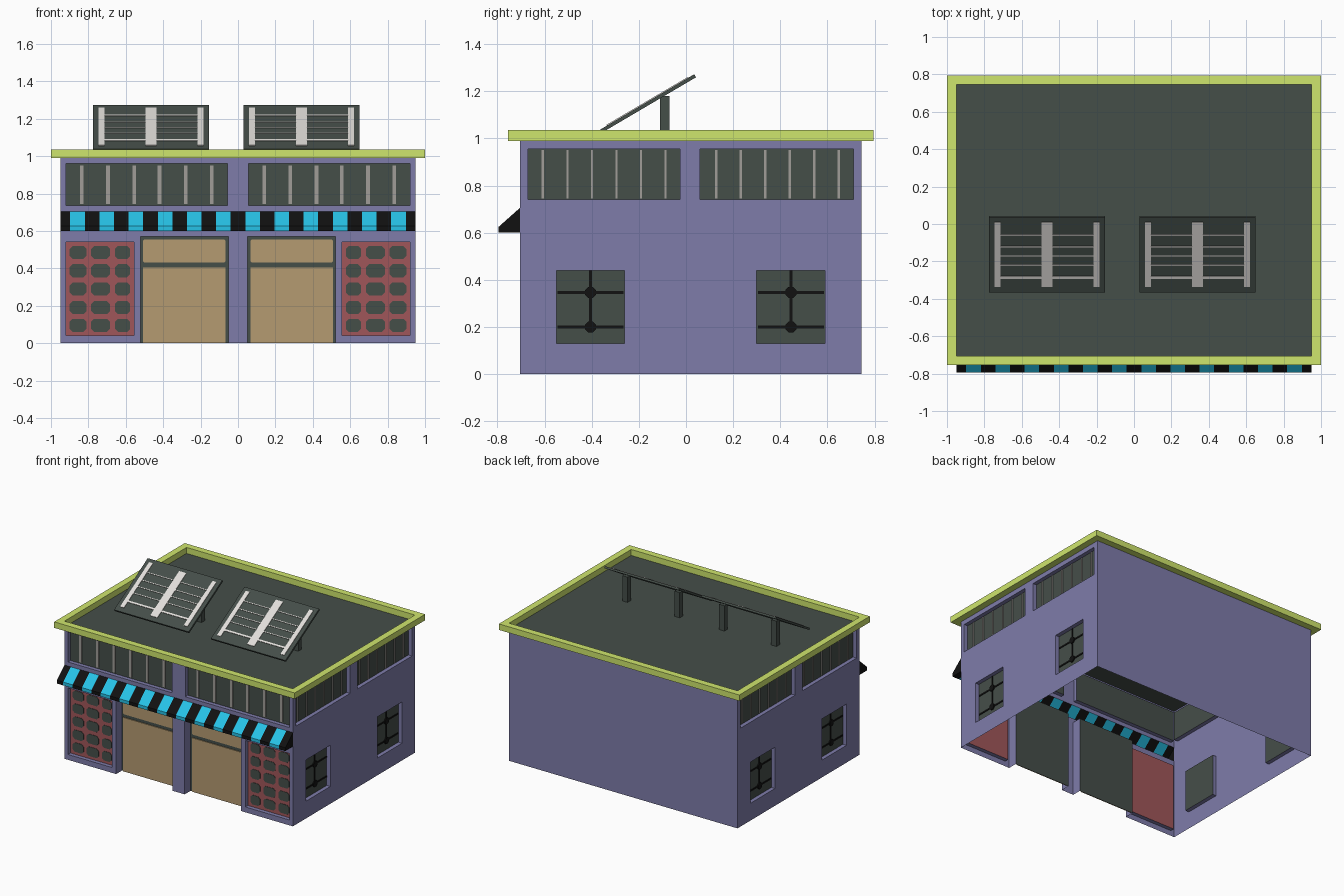
import bpy, bmesh

if "Cube" in bpy.data.objects:
    bpy.data.objects.remove(bpy.data.objects["Cube"])


def material(name, srgb):
    m = bpy.data.materials.new(name)
    lin = [((c / 255 + 0.055) / 1.055) ** 2.4 if c > 10 else c / 255 / 12.92 for c in srgb]
    m.diffuse_color = (*lin, 1)
    m.use_nodes = True
    m.node_tree.nodes["Principled BSDF"].inputs["Base Color"].default_value = m.diffuse_color
    return m


PURPLE = material("purple wall", (126, 124, 170))
LIME = material("lime trim", (207, 230, 109))
DARK = material("dark glass and roof", (69, 78, 73))
TAN = material("tan door", (181, 155, 113))
RED = material("red lattice", (160, 86, 90))
TEAL = material("teal stripe", (40, 200, 238))
BLACK = material("black", (17, 17, 17))
GREY = material("grey bar", (161, 157, 152))
WHITE = material("pale solar line", (226, 223, 219))


def build(name, faces, mirror=False, recalc=False):
    """Make one object from (points, material) faces."""
    bm = bmesh.new()
    mats = []
    for pts, mat in faces:
        if mat not in mats:
            mats.append(mat)
        f = bm.faces.new([bm.verts.new(p) for p in pts])
        f.material_index = mats.index(mat)
    bmesh.ops.remove_doubles(bm, verts=bm.verts, dist=1e-5)
    if recalc:
        bmesh.ops.recalc_face_normals(bm, faces=bm.faces)
    me = bpy.data.meshes.new(name)
    bm.to_mesh(me)
    bm.free()
    for m in mats:
        me.materials.append(m)
    ob = bpy.data.objects.new(name, me)
    bpy.context.collection.objects.link(ob)
    if mirror:
        ob.modifiers.new("mirror", "MIRROR").use_clip = True
    return ob


def rect(u0, z0, u1, z1):
    return [(u0, z0), (u1, z0), (u1, z1), (u0, z1)]


def octagon(u0, z0, u1, z1, c):
    return [(u0 + c, z0), (u1 - c, z0), (u1, z0 + c), (u1, z1 - c),
            (u1 - c, z1), (u0 + c, z1), (u0, z1 - c), (u0, z0 + c)]


def plates(name, place, polys, mat, depth, thick=0.006, mirror=False, closed=False):
    """Thin raised plates standing on a surface at the given depth."""
    faces = []
    for poly in polys:
        top = [place(u, z, depth - thick) for u, z in poly]
        low = [place(u, z, depth) for u, z in poly]
        faces.append((top, mat))
        if closed:
            faces.append((low[::-1], mat))
        for i in range(len(poly)):
            j = (i + 1) % len(poly)
            faces.append(([top[j], top[i], low[i], low[j]], mat))
    return build(name, faces, mirror)


def wall(name, place, u0, u1, holes):
    """Wall sheet with recessed openings: (u0, z0, u1, z1, depth, back material)."""
    us = sorted({u0, u1, *[h[0] for h in holes], *[h[2] for h in holes]})
    zs = sorted({0, 0.99, *[h[1] for h in holes], *[h[3] for h in holes]})
    faces = []
    for a, b in zip(us, us[1:]):
        for c, d in zip(zs, zs[1:]):
            mu, mz = (a + b) / 2, (c + d) / 2
            if not any(h[0] < mu < h[2] and h[1] < mz < h[3] for h in holes):
                faces.append(([place(u, z, 0) for u, z in rect(a, c, b, d)], PURPLE))
    for h in holes:
        if h[4] is None:
            continue
        poly = rect(*h[:4])
        near = [place(u, z, 0) for u, z in poly]
        far = [place(u, z, h[4]) for u, z in poly]
        faces.append((far, h[5]))
        for i in range(4):
            j = (i + 1) % 4
            if i or h[1] > 0:          # no sill under doors
                faces.append(([near[i], near[j], far[j], far[i]], PURPLE))
    return build(name, faces, True)


FRONT, BACK = -0.705, 0.745


def front(u, z, d):
    return (u, FRONT + d, z)


def side(u, z, d):
    return (0.95 - d, u, z)


# Front wall: windows, awning gap, doors and lattices
wall("front_wall", front, 0, 0.95, [
    (0.055, 0.735, 0.92, 0.96, 0.03, DARK), (0, 0.6, 0.95, 0.705, None, None),
    (0.05, 0, 0.52, 0.57, 0.07, DARK), (0.555, 0.04, 0.92, 0.54, 0.03, RED)])
plates("front_window_bars", front,
       [rect(x - 0.01, 0.745, x + 0.01, 0.95) for x in (0.14, 0.28, 0.42, 0.555, 0.695, 0.835)],
       GREY, 0.03, mirror=True)
plates("door_panels", front,
       [octagon(0.066, 0.43, 0.509, 0.555, 0.008), rect(0.066, 0, 0.509, 0.405)],
       TAN, 0.07, mirror=True)
plates("lattice_panes", front,
       [octagon(a, z - 0.035, b, z + 0.035, 0.016)
        for a, b in ((0.577, 0.658), (0.685, 0.785), (0.81, 0.9))
        for z in (0.095, 0.19, 0.29, 0.387, 0.485)],
       DARK, 0.03, 0.003, mirror=True)

# Side walls with upper strip windows and lower square windows
wall("side_walls", side, FRONT, BACK, [
    (-0.67, 0.74, -0.025, 0.955, 0.03, DARK), (0.06, 0.74, 0.71, 0.955, 0.03, DARK),
    (-0.55, 0.13, -0.26, 0.44, 0.03, DARK), (0.3, 0.13, 0.59, 0.44, 0.03, DARK)])
plates("side_window_bars", side,
       [rect(s + i * 0.104 - 0.005, 0.745, s + i * 0.104 + 0.005, 0.95)
        for s in (-0.607, 0.128) for i in range(6)],
       GREY, 0.03, mirror=True)
centres = (-0.405, 0.445)
plates("square_window_bars", side,
       [rect(y - 0.006, 0.18, y + 0.006, 0.44) for y in centres]
       + [rect(y - 0.14, z - 0.006, y + 0.14, z + 0.006) for y in centres for z in (0.2, 0.347)],
       BLACK, 0.03, 0.004, mirror=True)
plates("square_window_bosses", side,
       [octagon(y - 0.023, z - 0.023, y + 0.023, z + 0.023, 0.013)
        for y in centres for z in (0.2, 0.347)],
       BLACK, 0.03, 0.009, mirror=True)

# Plain back wall and roof sheet
build("back_wall", [([(0.95, BACK, 0), (-0.95, BACK, 0),
                      (-0.95, BACK, 0.99), (0.95, BACK, 0.99)], PURPLE)])
build("roof", [([(-0.95, FRONT, 0.99), (0.95, FRONT, 0.99),
                 (0.95, BACK, 0.99), (-0.95, BACK, 0.99)], DARK)])

# Roof trim ring
outer = rect(-1, FRONT - 0.05, 1, BACK + 0.05)
inner = rect(-0.95, FRONT, 0.95, BACK)
profile = [(outer, 0.99), (outer, 1.035), (inner, 1.035), (inner, 0.99)]
ring = []
for i in range(4):
    j = (i + 1) % 4
    for k in range(4):
        (pa, za), (pb, zb) = profile[k], profile[(k + 1) % 4]
        ring.append(([(*pa[i], za), (*pa[j], za), (*pb[j], zb), (*pb[i], zb)], LIME))
build("roof_trim", ring, recalc=True)

# Striped awning
section = [(FRONT, 0.6), (-0.795, 0.6), (-0.795, 0.625), (FRONT, 0.705)]
edges = [0] + [0.039 + 0.078 * i for i in range(12)] + [0.95]
awning = [([(0.95, y, z) for y, z in section[::-1]], BLACK)]
for n, (a, b) in enumerate(zip(edges, edges[1:])):
    for (y0, z0), (y1, z1) in zip(section, section[1:]):
        awning.append(([(a, y0, z0), (b, y0, z0), (b, y1, z1), (a, y1, z1)],
                       TEAL if n % 2 else BLACK))
build("awning", awning, True)

# Two tilted solar panels with posts
posts = []
for cx, label in ((-0.465, "left"), (0.34, "right")):
    def tilt(u, v, d, cx=cx):
        return (cx + u, -0.365 + 0.862 * v + 0.507 * d, 1.037 + 0.507 * v - 0.862 * d)

    plates(label + "_solar_panel", tilt, [rect(-0.31, 0, 0.31, 0.464)], DARK, 0.015, 0.015,
           closed=True)
    plates(label + "_solar_lines", tilt,
           [rect(a, 0.035, b, 0.435) for a, b in ((-0.28, -0.248), (-0.03, 0.03), (0.248, 0.28))]
           + [rect(a, v - w, b, v + w) for a, b in ((-0.248, -0.03), (0.03, 0.248))
              for v, w in ((0.354, 0.003), (0.284, 0.003), (0.226, 0.003),
                           (0.168, 0.003), (0.093, 0.007))],
           WHITE, 0, 0.004)
    posts += [rect(cx + o - 0.022, -0.11, cx + o + 0.022, -0.07) for o in (-0.217, 0.217)]
plates("solar_posts", lambda u, v, d: (u, v, -d), posts, DARK, -0.99, 0.19)
